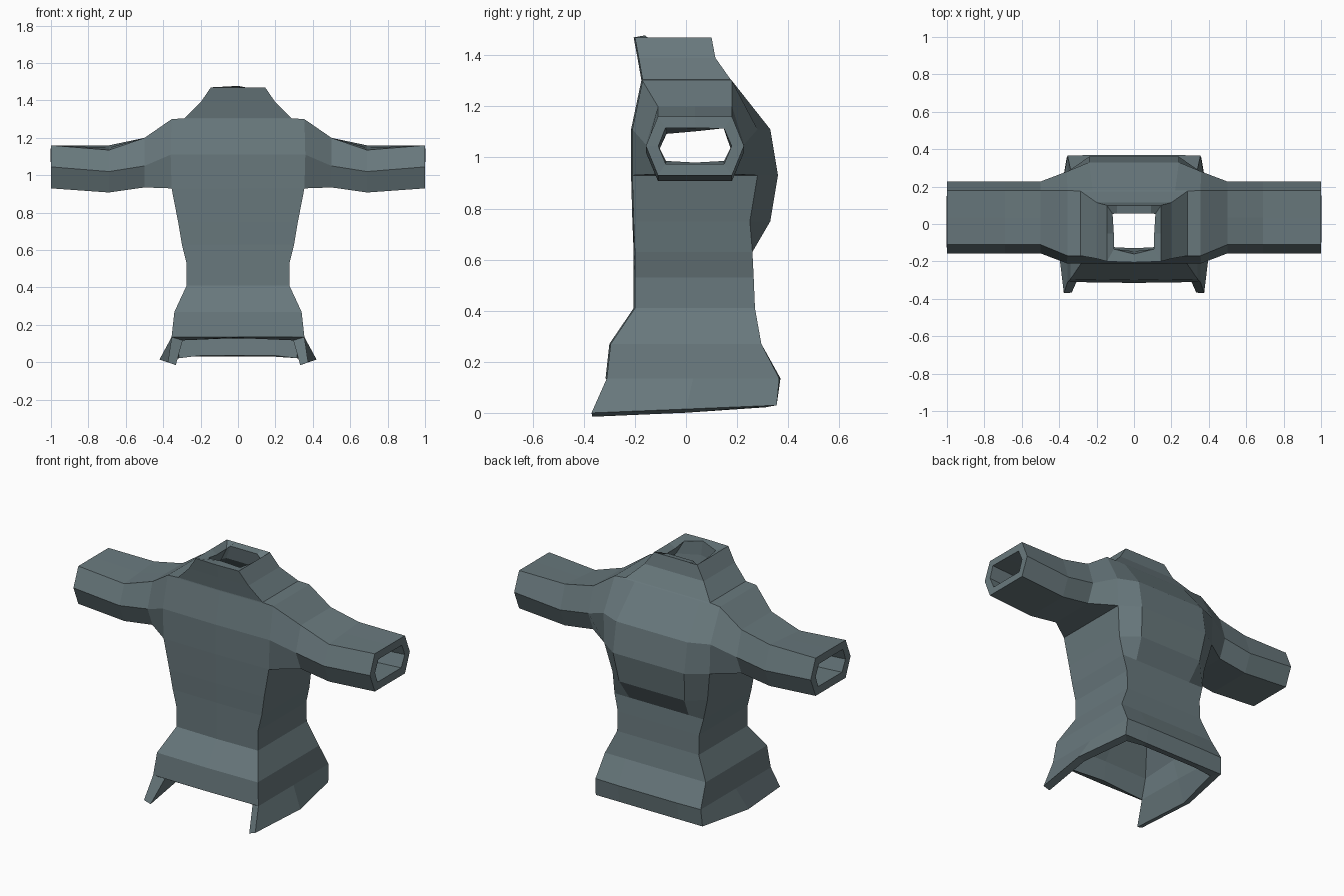
import bpy
import bmesh

cube = bpy.data.objects.get("Cube")
if cube:
    bpy.data.objects.remove(cube, do_unlink=True)

# Single cloth colour
cloth = bpy.data.materials.new("slate_cloth")
cloth.use_nodes = True
colour = (0.14, 0.19, 0.205, 1)
cloth.diffuse_color = colour
shader = next(n for n in cloth.node_tree.nodes if n.type == 'BSDF_PRINCIPLED')
shader.inputs["Base Color"].default_value = colour
shader.inputs["Roughness"].default_value = 0.9

# Torso rings: height, half width, front y, back corner y, back panel y, panel half width
RINGS = [
    (0.135, 0.355, -0.31, 0.365, 0.37, 0.2),
    (0.27, 0.34, -0.295, 0.295, 0.295, 0.2),
    (0.41, 0.275, -0.20, 0.27, 0.27, 0.18),
    (0.53, 0.275, -0.20, 0.265, 0.265, 0.18),
    (0.63, 0.30, -0.20, 0.26, 0.26, 0.2),
    (0.75, 0.32, -0.205, 0.25, 0.33, 0.22),
    (0.93, 0.355, -0.21, 0.28, 0.36, 0.24),
    (1.11, 0.36, -0.21, 0.28, 0.33, 0.24),
    (1.30, 0.355, -0.17, 0.18, 0.18, 0.22),
    (1.305, 0.285, -0.17, 0.175, 0.175, 0.2),
    (1.39, 0.20, -0.185, 0.115, 0.115, 0.13),
    (1.47, 0.145, -0.20, 0.10, 0.10, 0.09),
]
ARM_LOW, ARM_MID, ARM_TOP = 6, 7, 8
FRONT, SIDE, BACK = 1, 2, 3

bm = bmesh.new()


def torso_ring(z, w, front, corner, panel, panel_w):
    """Half ring running from the front centre, round the side, to the back centre."""
    points = [(0, front - 0.005), (w, front), (w, (front + corner) / 2),
              (w, corner), (panel_w, panel), (0, panel)]
    return [bm.verts.new((x, y, z)) for x, y in points]


def skin(lower, upper, columns):
    for j in columns:
        k = (j + 1) % len(lower)
        bm.faces.new((lower[j], lower[k], upper[k], upper[j]))


# Torso, leaving the armholes open
rings = [torso_ring(*r) for r in RINGS]
for i in range(len(rings) - 1):
    armhole = ARM_LOW <= i < ARM_TOP
    skin(rings[i], rings[i + 1], [j for j in range(5) if not (armhole and j in (FRONT, SIDE))])

# Flared hem, open at the front
hem = [None] + [bm.verts.new(p) for p in
                ((0.375, -0.37, 0.0), (0.42, 0.0, 0.015), (0.36, 0.355, 0.03),
                 (0.2, 0.355, 0.03), (0, 0.355, 0.03))]
skin(hem, rings[0], range(FRONT, 5))

# Sleeve: starts on the armhole edge and runs out along x
low, mid, top = rings[ARM_LOW], rings[ARM_MID], rings[ARM_TOP]
loop = [low[FRONT], low[SIDE], low[BACK], mid[BACK],
        top[BACK], top[SIDE], top[FRONT], mid[FRONT]]


def sleeve_ring(x, bottom, middle, upper, upper_back):
    y0, y1, bulge = -0.11, 0.18, 0.047
    yc = (y0 + y1) / 2
    points = [(y0, bottom), (yc, bottom), (y1, bottom), (y1 + bulge, middle),
              (y1, upper_back), (yc, (upper + upper_back) / 2), (y0, upper),
              (y0 - bulge, middle)]
    return [bm.verts.new((x, y, z)) for y, z in points]


for section in ((0.50, 0.935, 1.05, 1.20, 1.20),
                (0.69, 0.908, 1.02, 1.135, 1.16),
                (1.0, 0.93, 1.045, 1.16, 1.16)):
    outer = sleeve_ring(*section)
    skin(loop, outer, range(len(loop)))
    loop = outer

mesh = bpy.data.meshes.new("jacket")
bm.to_mesh(mesh)
bm.free()
mesh.materials.append(cloth)
jacket = bpy.data.objects.new("jacket", mesh)
bpy.context.collection.objects.link(jacket)

# Other half, then cloth thickness
mirror = jacket.modifiers.new("mirror", 'MIRROR')
mirror.use_clip = True
thick = jacket.modifiers.new("thickness", 'SOLIDIFY')
thick.thickness = 0.045
thick.offset = -1
thick.use_even_offset = True
